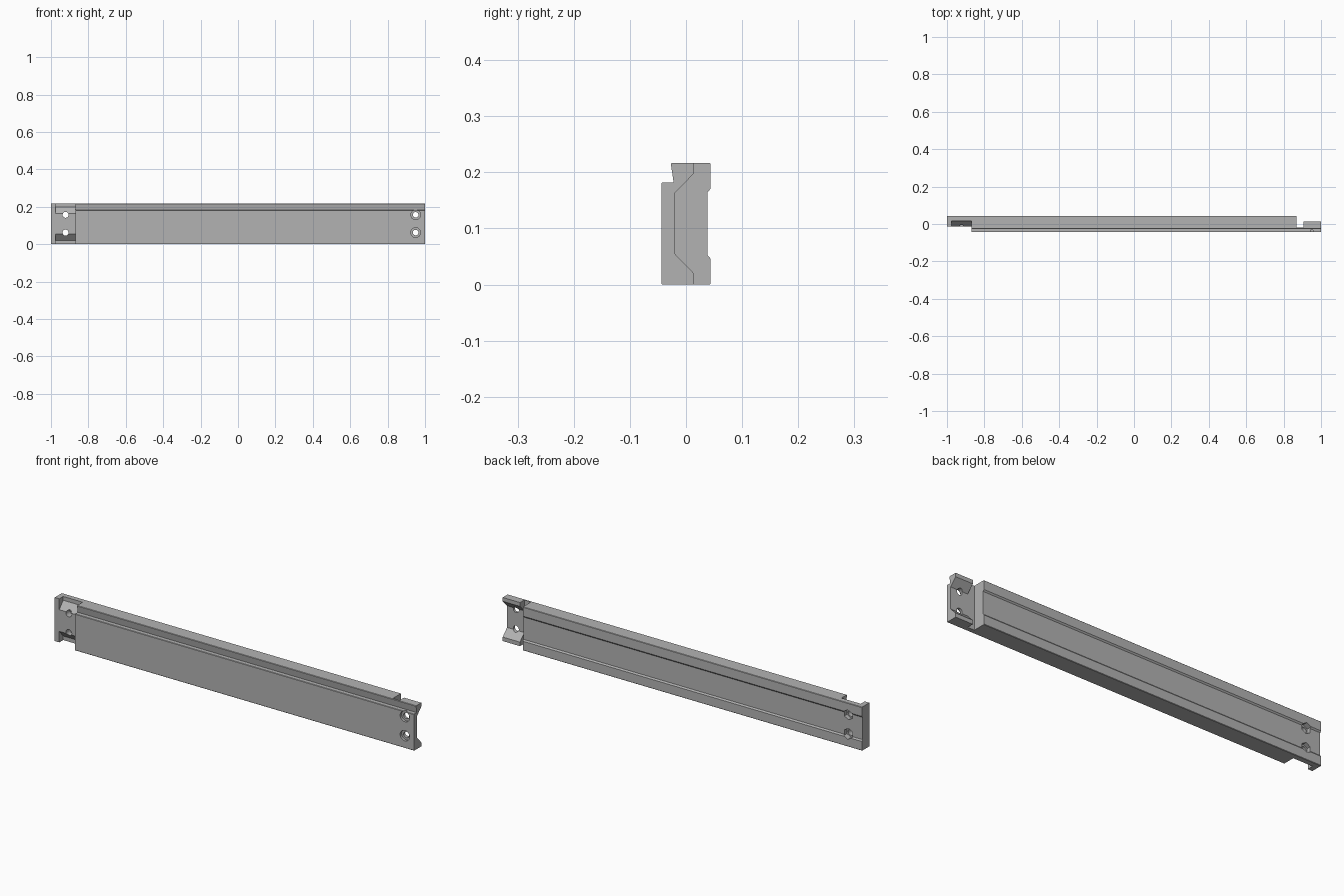
import bpy, bmesh, math
from mathutils import Matrix

if "Cube" in bpy.data.objects:
    bpy.data.objects.remove(bpy.data.objects["Cube"])

H = 0.217          # rail height
PIN_Z = (0.062, 0.157)

grey = bpy.data.materials.new("plain grey")
grey.diffuse_color = (0.45, 0.45, 0.45, 1)
grey.use_nodes = True
grey.node_tree.nodes["Principled BSDF"].inputs["Base Color"].default_value = grey.diffuse_color


def extrude(name, profile, x0, x1):
    """Solid with a (y, z) profile, running along x."""
    bm = bmesh.new()
    face = bm.faces.new([bm.verts.new((x0, y, z)) for y, z in profile])
    res = bmesh.ops.extrude_face_region(bm, geom=[face])
    verts = [v for v in res["geom"] if isinstance(v, bmesh.types.BMVert)]
    bmesh.ops.translate(bm, verts=verts, vec=(x1 - x0, 0, 0))
    return finish(name, bm)


def rod(name, x, z, y0, y1, radius, sides):
    """Straight prism or cylinder running along y."""
    bm = bmesh.new()
    m = (Matrix.Translation((x, (y0 + y1) / 2, z))
         @ Matrix.Rotation(math.pi / 2, 4, 'X'))
    bmesh.ops.create_cone(bm, cap_ends=True, segments=sides, radius1=radius,
                          radius2=radius, depth=y1 - y0, matrix=m)
    return finish(name, bm)


def finish(name, bm):
    bmesh.ops.recalc_face_normals(bm, faces=bm.faces)
    me = bpy.data.meshes.new(name)
    bm.to_mesh(me)
    bm.free()
    me.materials.append(grey)
    ob = bpy.data.objects.new(name, me)
    bpy.context.collection.objects.link(ob)
    return ob


def cut(target, cutter):
    mod = target.modifiers.new("cut", 'BOOLEAN')
    mod.operation = 'DIFFERENCE'
    mod.solver = 'EXACT'
    mod.object = cutter
    bpy.context.view_layer.objects.active = target
    bpy.ops.object.modifier_apply(modifier=mod.name)
    bpy.data.objects.remove(cutter, do_unlink=True)


def flare(y_mid, y_edge):
    """Outline flat in the middle, sloping back at top and bottom."""
    return [(y_edge, -0.1), (y_edge, 0.02), (y_mid, 0.055),
            (y_mid, 0.163), (y_edge, 0.198), (y_edge, 0.4)]


def box(y0, y1):
    return [(y0, -0.1), (y1, -0.1), (y1, 0.4), (y0, 0.4)]


# Rail body: undercut lip at front top, shallow groove along the back
rail = extrude("rail", [
    (-0.044, 0.002), (-0.042, 0), (0.042, 0), (0.044, 0.002),
    (0.044, 0.046), (0.038, 0.053), (0.038, 0.164), (0.044, 0.171),
    (0.044, H - 0.002), (0.042, H), (-0.025, H), (-0.027, H - 0.002),
    (-0.022, 0.182), (-0.042, 0.182), (-0.044, 0.18)], -1, 1)

# Left tongue: thinned from the front, with sloped sides behind an end block
cut(rail, extrude("tongue_cutter", box(-0.2, -0.014), -1.1, -0.868))
cut(rail, extrude("slope_cutter",
                  [(-0.2, -0.1)] + flare(-0.014, 0.017) + [(-0.2, 0.4)],
                  -0.975, -0.868))

# Right socket: cross notch, then a flared channel open at the end
cut(rail, extrude("notch_cutter", box(-0.02, 0.2), 0.868, 0.905))
cut(rail, extrude("channel_cutter",
                  [(0.2, -0.1)] + flare(-0.02, 0.014) + [(0.2, 0.4)],
                  0.89, 1.1))

# Bolt holes: hex nut pockets on the tongue, round counterbores on the socket
for z in PIN_Z:
    cut(rail, rod("tongue_hole", -0.922, z, -0.2, 0.2, 0.016, 24))
    cut(rail, rod("nut_pocket", -0.922, z, 0.018, 0.2, 0.026, 6))
    cut(rail, rod("socket_hole", 0.95, z, -0.2, 0.2, 0.015, 24))
    cut(rail, rod("counterbore", 0.95, z, -0.2, -0.032, 0.026, 24))

bpy.ops.object.select_all(action='DESELECT')
rail.select_set(True)
bpy.context.view_layer.objects.active = rail
bpy.ops.object.shade_smooth_by_angle(angle=math.radians(25))
